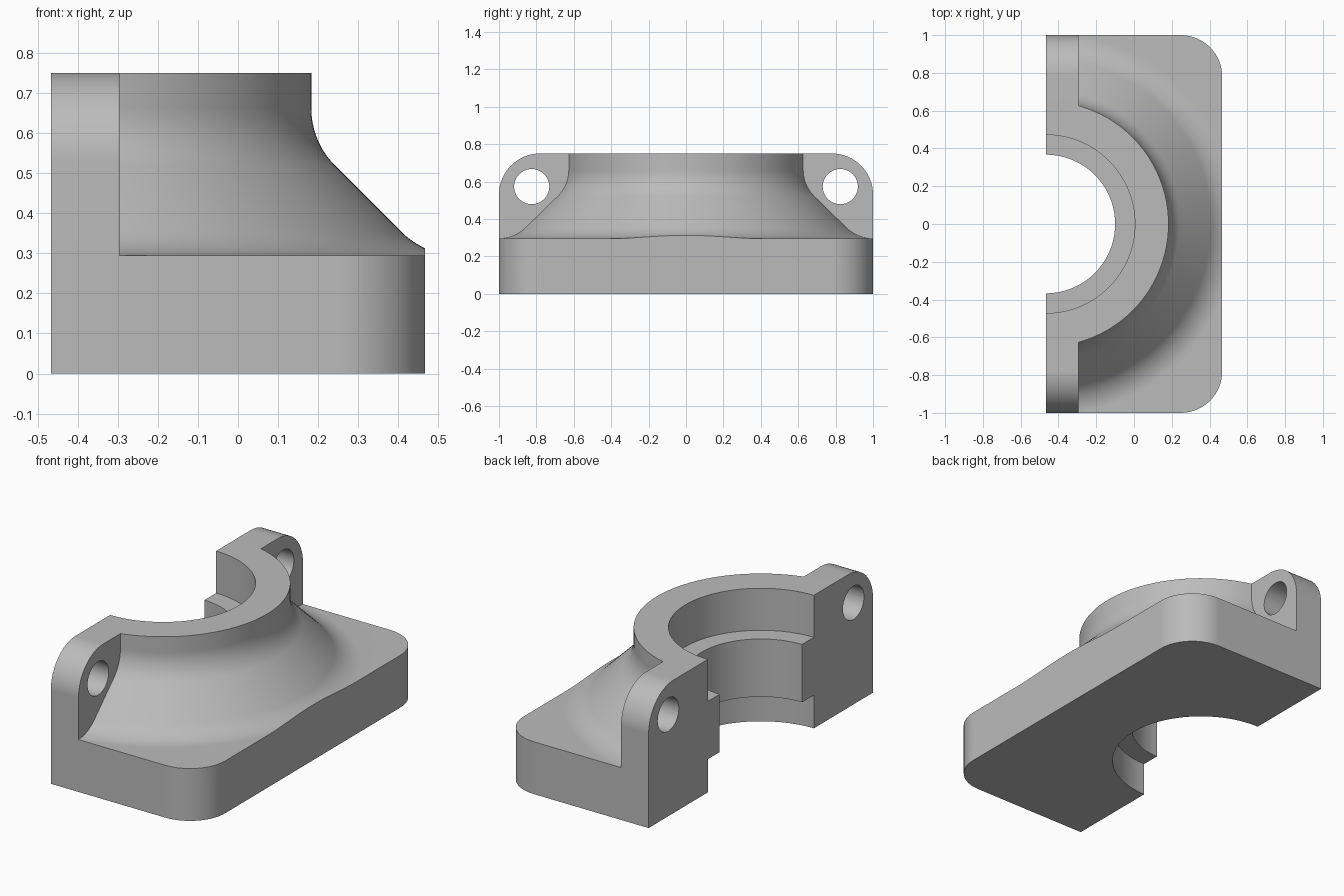
import bpy, bmesh, math

cube = bpy.data.objects.get("Cube")
if cube:
    bpy.data.objects.remove(cube, do_unlink=True)

XB = 0.467        # half depth; the bore axis lies on the back face x = -XB
TOP, BASE = 0.75, 0.295

grey = bpy.data.materials.new("plain grey")
grey.use_nodes = True
grey.diffuse_color = (0.5, 0.5, 0.5, 1)
grey.node_tree.nodes["Principled BSDF"].inputs["Base Color"].default_value = (0.5, 0.5, 0.5, 1)


def finish(name, bm):
    bmesh.ops.recalc_face_normals(bm, faces=bm.faces)
    mesh = bpy.data.meshes.new(name)
    bm.to_mesh(mesh)
    bm.free()
    mesh.materials.append(grey)
    ob = bpy.data.objects.new(name, mesh)
    bpy.context.collection.objects.link(ob)
    return ob


def arc(cx, cy, r, a0, a1, n=16):
    angles = [math.radians(a0 + (a1 - a0) * i / n) for i in range(n + 1)]
    return [(cx + r * math.cos(a), cy + r * math.sin(a)) for a in angles]


def lathe(name, profile, n=160):
    """Solid of revolution about the bore axis, capped at both ends."""
    bm = bmesh.new()
    rings = [[bm.verts.new((-XB + r * math.cos(2 * math.pi * i / n),
                            r * math.sin(2 * math.pi * i / n), z)) for i in range(n)]
             for r, z in profile]
    for a, b in zip(rings, rings[1:]):
        for i in range(n):
            j = (i + 1) % n
            bm.faces.new((a[i], a[j], b[j], b[i]))
    bm.faces.new(rings[0])
    bm.faces.new(rings[-1])
    return finish(name, bm)


def prism(name, outline, to_3d, lo, hi):
    """Extrude a 2D outline between two levels."""
    bm = bmesh.new()
    a, b = [[bm.verts.new(to_3d(u, v, w)) for u, v in outline] for w in (lo, hi)]
    for i in range(len(a)):
        j = (i + 1) % len(a)
        bm.faces.new((a[i], a[j], b[j], b[i]))
    bm.faces.new(a)
    bm.faces.new(b)
    return finish(name, bm)


def combine(target, tool, operation):
    mod = target.modifiers.new(operation.lower(), 'BOOLEAN')
    mod.operation, mod.solver, mod.object = operation, 'EXACT', tool
    bpy.context.view_layer.objects.active = target
    bpy.ops.object.modifier_apply(modifier=mod.name)
    bpy.data.objects.remove(tool, do_unlink=True)


def along_x(y, z, x):
    return (x, y, z)


def along_z(x, y, z):
    return (x, y, z)


# Collar, 45 degree cone and base slab with blended corners
R = 0.2
t = R * math.tan(math.pi / 8)
collar_r, foot_r = 0.65, 0.933
body_profile = ([(1.7, -0.2), (1.7, BASE)]
                + arc(foot_r + t, BASE + R, R, 270, 225)
                + arc(collar_r + R, foot_r + BASE - collar_r + t, R, 225, 180)
                + [(collar_r, TOP)])
body = lathe("bearing_cap_half", body_profile)

# Bolting flange with rounded upper corners
C = 0.22
flange = prism("flange", [(-1, -0.2), (1, -0.2)] + arc(1 - C, TOP - C, C, 0, 90)
               + arc(C - 1, TOP - C, C, 90, 180), along_x, -0.6, -0.295)
combine(body, flange, 'UNION')

# Trim to the rounded footprint
footprint = prism("footprint", [(-XB, -1)] + arc(XB - C, C - 1, C, -90, 0)
                  + arc(XB - C, 1 - C, C, 0, 90) + [(-XB, 1)], along_z, 0, 1)
combine(body, footprint, 'INTERSECT')

# Bore that leaves an inner rib
wide, narrow = 0.472, 0.367
bore = lathe("bore", [(wide, -0.1), (wide, 0.187), (narrow, 0.187),
                      (narrow, 0.513), (wide, 0.513), (wide, 0.9)])
combine(body, bore, 'DIFFERENCE')

# Bolt holes
for side in (-1, 1):
    hole = prism("bolt_hole", arc(side * 0.825, 0.573, 0.094, 0, 360, 48)[:-1],
                 along_x, -0.6, -0.25)
    combine(body, hole, 'DIFFERENCE')

# Smooth curves, crisp edges
bpy.ops.object.select_all(action='DESELECT')
body.select_set(True)
bpy.context.view_layer.objects.active = body
bpy.ops.object.shade_smooth_by_angle(angle=math.radians(25))
normals = body.modifiers.new("weighted_normals", 'WEIGHTED_NORMAL')
normals.keep_sharp = True
